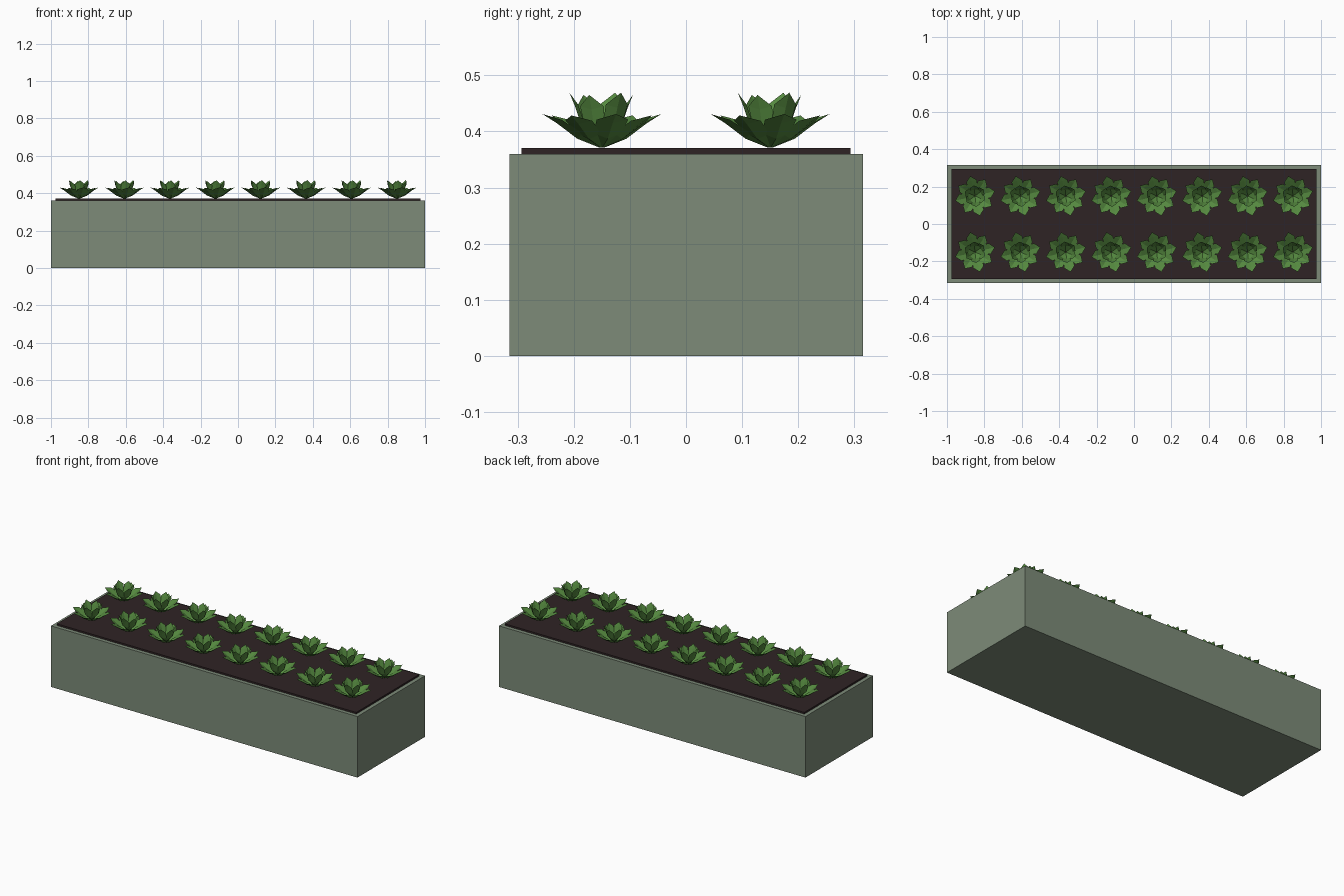
import bpy, bmesh, math
from mathutils import Matrix, Vector

cube = bpy.data.objects.get("Cube")
if cube:
    bpy.data.objects.remove(cube, do_unlink=True)


def material(name, rgb):
    m = bpy.data.materials.new(name)
    m.use_nodes = True
    m.diffuse_color = (*rgb, 1)
    m.node_tree.nodes["Principled BSDF"].inputs["Base Color"].default_value = (*rgb, 1)
    return m


sage = material("sage_planter", (0.205, 0.26, 0.19))
earth = material("dark_soil", (0.028, 0.017, 0.018))
green = material("leaf_green", (0.09, 0.25, 0.05))


def make_object(name, mesh, mat, location=(0, 0, 0)):
    obj = bpy.data.objects.new(name, mesh)
    obj.location = location
    bpy.context.collection.objects.link(obj)
    if not mesh.materials:
        mesh.materials.append(mat)
    return obj


def box(name, size, z0, mat):
    bm = bmesh.new()
    bmesh.ops.create_cube(bm, size=1)
    bmesh.ops.scale(bm, vec=size, verts=bm.verts)
    bmesh.ops.translate(bm, vec=(0, 0, z0 + size[2] / 2), verts=bm.verts)
    mesh = bpy.data.meshes.new(name)
    bm.to_mesh(mesh)
    bm.free()
    return make_object(name, mesh, mat)


def add_leaf(bm, sections, tip, angle, scale):
    """Cupped leaf: each section is (radius, height, half width, edge lift)."""
    turn = Matrix.Rotation(angle, 4, "Z") @ Matrix.Scale(scale, 4)
    rows = []
    for r, z, w, lift in sections:
        points = [(r - lift * 0.3, -w, z + lift), (r, 0, z), (r - lift * 0.3, w, z + lift)]
        rows.append([bm.verts.new(turn @ Vector(p)) for p in points])
    for a, b in zip(rows, rows[1:]):
        for i in range(2):
            bm.faces.new((a[i], b[i], b[i + 1], a[i + 1]))
    end = bm.verts.new(turn @ Vector(tip))
    for i in range(2):
        bm.faces.new((rows[-1][i], end, rows[-1][i + 1]))


# Planter box and the soil slab showing above its rim
box("planter_box", (2, 0.63, 0.36), 0, sage)
box("soil", (1.954, 0.586, 0.04), 0.33, earth)

# Rosette: a spreading outer ring and a steep inner ring of leaves
outer = [(0.004, 0.001, 0.004, 0.002), (0.045, 0.017, 0.025, 0.010),
         (0.083, 0.045, 0.029, 0.006)]
inner = [(0.004, 0.004, 0.004, 0.002), (0.035, 0.035, 0.021, 0.008),
         (0.047, 0.072, 0.024, 0.006)]
bm = bmesh.new()
for i in range(8):
    add_leaf(bm, outer, (0.109, 0.061, 0), math.tau * (i + 0.3) / 8, 1 - 0.04 * (i % 2))
for i in range(6):
    add_leaf(bm, inner, (0.059, 0.099, 0), math.tau * (i + 0.6) / 6, 1)

# Tips were listed as (radius, height); stand them upright around each leaf
bm.free()
bm = bmesh.new()
for count, sections, tip, phase in ((8, outer, (0.109, 0, 0.061), 0.3),
                                    (6, inner, (0.058, 0, 0.099), 0.6)):
    for i in range(count):
        add_leaf(bm, sections, tip, math.tau * (i + phase) / count, 1 - 0.04 * (i % 2))
rosette = bpy.data.meshes.new("succulent")
bm.to_mesh(rosette)
bm.free()

# Two rows of eight plants
for row, y in (("front", -0.15), ("back", 0.15)):
    for i in range(8):
        make_object(f"{row}_succulent_{i + 1}", rosette, green,
                    (-0.85 + i * 1.7 / 7, y, 0.37))
